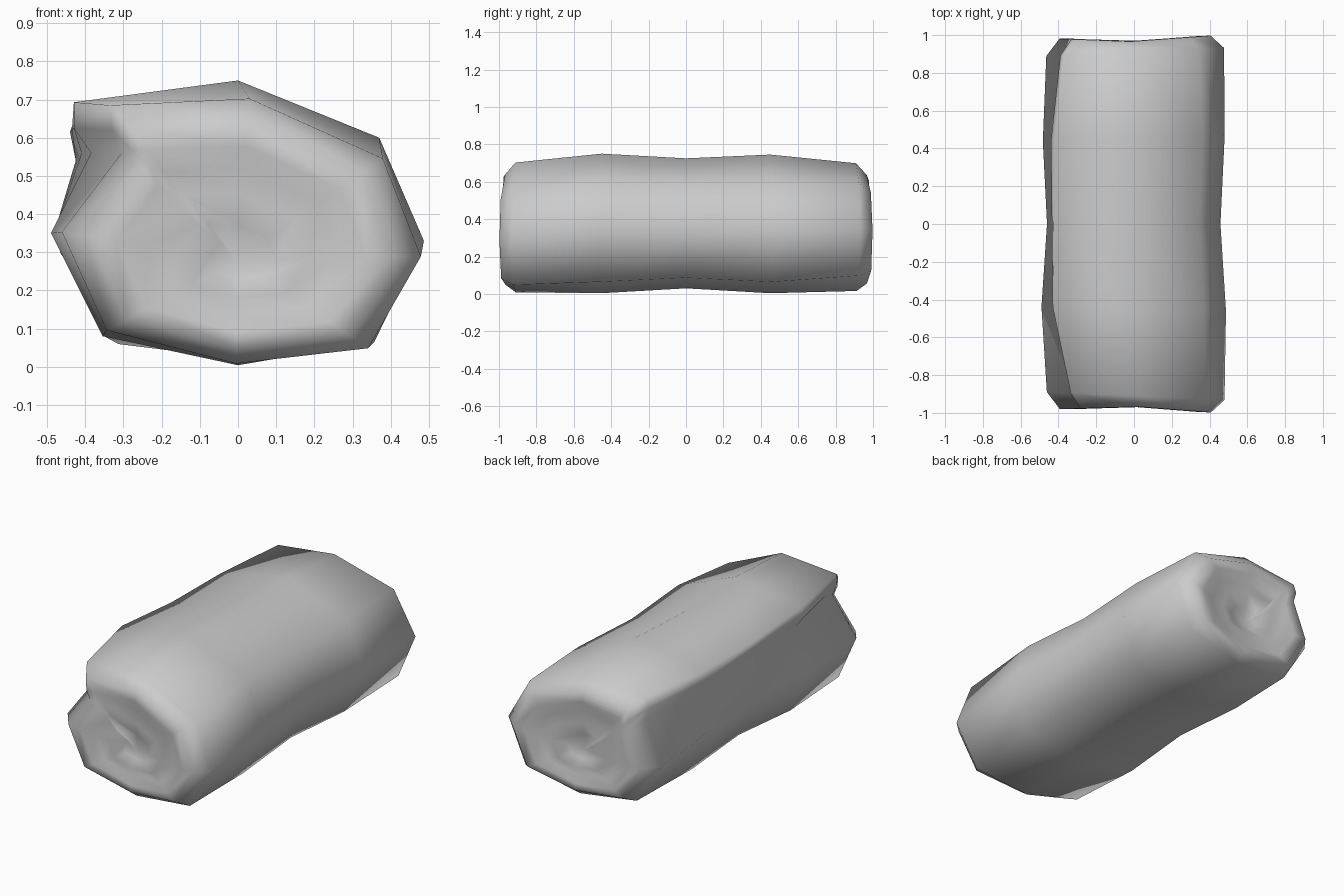
import bpy
import bmesh
from mathutils import Matrix, Vector

default = bpy.data.objects.get("Cube")
if default:
    bpy.data.objects.remove(default)

grey = bpy.data.materials.new("plain grey")
grey.use_nodes = True
tone = (0.6, 0.6, 0.6, 1)
grey.diffuse_color = tone
grey.node_tree.nodes["Principled BSDF"].inputs["Base Color"].default_value = tone

# Cross-section of the roll (x, z), running from the belly round to the crown
BODY = [(-0.49, 0.35), (-0.355, 0.08), (0, 0.004), (0.357, 0.065),
        (0.487, 0.33), (0.37, 0.6), (0, 0.75)]

# Stations: y, width factor, sideways shift, twist, bottom, top,
# then the flap edge, the flap underside and the crease below it
STATIONS = [
    (-0.91, 0.965, 0.012, -0.05, 0.008, 0.703,
     (-0.335, 0.685), (-0.33, 0.62), (-0.305, 0.56)),
    (-0.45, 1.0, 0, 0, 0.004, 0.75,
     (-0.43, 0.693), (-0.43, 0.625), (-0.385, 0.56)),
    (0, 0.94, 0, 0, 0.03, 0.725,
     (-0.425, 0.66), (-0.435, 0.62), (-0.41, 0.56)),
    (0.45, 0.985, 0, 0, 0.004, 0.745,
     (-0.42, 0.66), (-0.44, 0.615), (-0.425, 0.54)),
    (0.91, 0.965, 0.005, 0.08, 0.015, 0.7,
     (-0.37, 0.665), (-0.39, 0.61), (-0.37, 0.54)),
]
CENTRE = Vector((0, 0, 0.28))


def section(y, width, shift, twist, bottom, top, *flap):
    turn = Matrix.Rotation(twist, 2)
    middle = Vector((0, 0.375))
    ring = []
    for point in BODY:
        x, z = middle + turn @ (Vector(point) - middle)
        t = (z - 0.004) / 0.746
        ring.append((x * width + shift, bottom + t * (top - bottom)))
    # The +x side is slightly longer than the -x side
    return [Vector((x, y * (1 + 0.05 * x), z)) for x, z in ring + list(flap)]


def end_ring(ring, scale, depth, coil):
    """Shrink a section along the coil; the end bulges towards its sides."""
    side = 1 if ring[0].y > 0 else -1
    out = []
    for i, p in enumerate(ring):
        wound = ((7 - i) % len(ring)) / len(ring)
        q = CENTRE + (p - CENTRE) * (scale - coil * wound)
        q.y = side * (depth + 0.06 * abs(q.x) + 0.02 * q.x)
        out.append(q)
    return out


def bridge(bm, a, b):
    for i in range(len(a)):
        j = (i + 1) % len(a)
        bm.faces.new((a[i], a[j], b[j], b[i]))


# Bedroll: pinched body, rounded rims and sunken coiled ends
# Each end ring: scale, depth, and how far it winds inwards in one turn
sections = [section(*s) for s in STATIONS]
END = [(0.85, 0.965, 0), (0.71, 0.968, 0.03), (0.57, 0.945, 0.08),
       (0.42, 0.955, 0.12), (0.23, 0.93, 0.1)]
front = [end_ring(sections[0], *e) for e in reversed(END)]
back = [end_ring(sections[-1], *e) for e in END]

bm = bmesh.new()
loops = [[bm.verts.new(p) for p in ring] for ring in front + sections + back]
for a, b in zip(loops, loops[1:]):
    bridge(bm, a, b)
for loop, side in ((loops[0], -1), (loops[-1], 1)):
    hub = bm.verts.new((0, side * 0.92, CENTRE.z))
    for i in range(len(loop)):
        bm.faces.new((loop[i], loop[(i + 1) % len(loop)], hub))
bmesh.ops.recalc_face_normals(bm, faces=bm.faces)
for f in bm.faces:
    f.smooth = True

mesh = bpy.data.meshes.new("bedroll")
bm.to_mesh(mesh)
bm.free()
mesh.materials.append(grey)
roll = bpy.data.objects.new("bedroll", mesh)
bpy.context.collection.objects.link(roll)
